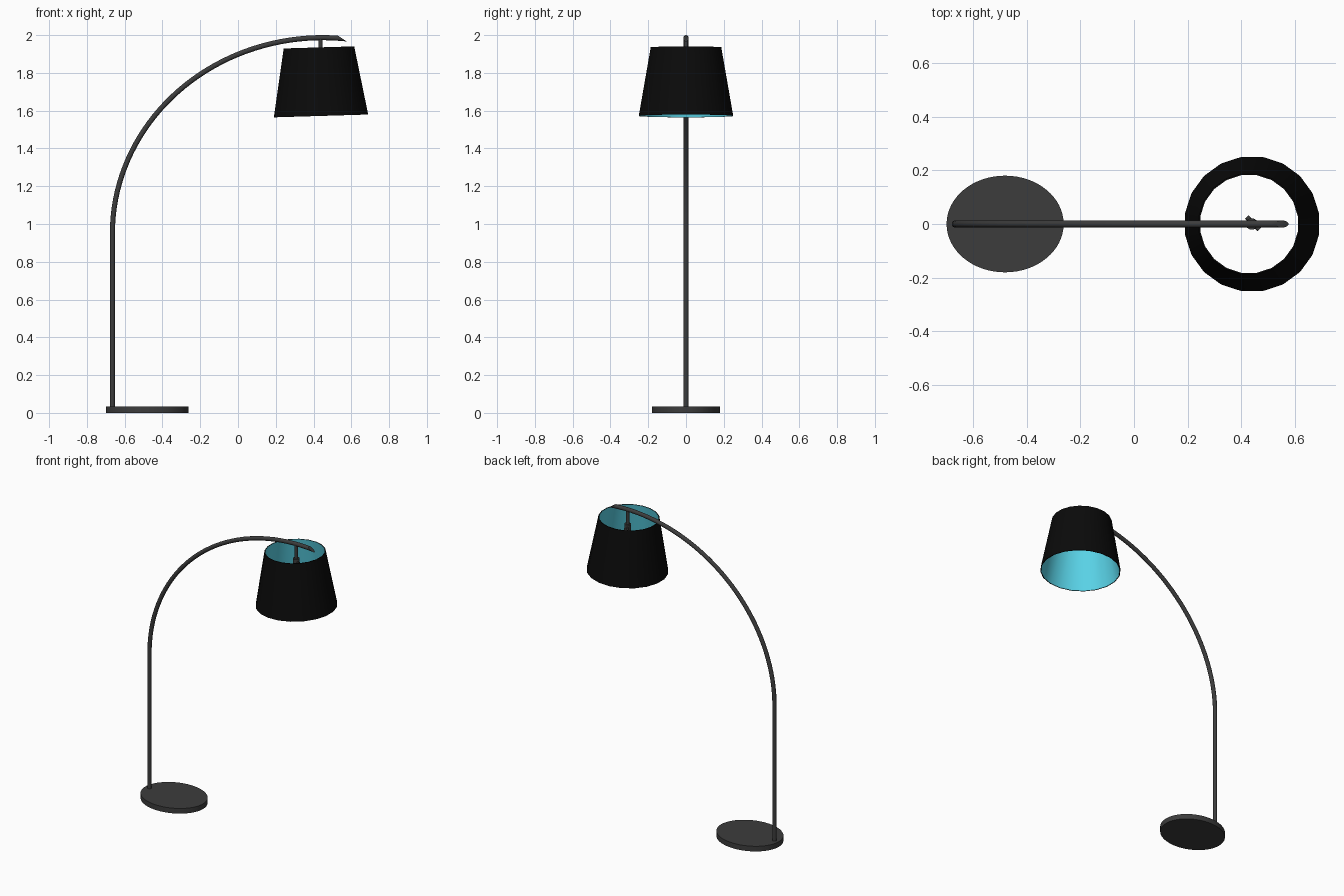
import bpy, bmesh, math
from mathutils import Vector, Matrix

if "Cube" in bpy.data.objects:
    bpy.data.objects.remove(bpy.data.objects["Cube"])


def material(name, rgb):
    m = bpy.data.materials.new(name)
    m.use_nodes = True
    color = (*rgb, 1)
    m.diffuse_color = color
    m.node_tree.nodes["Principled BSDF"].inputs["Base Color"].default_value = color
    return m


grey = material("dark grey metal", (0.045, 0.045, 0.045))
black = material("black fabric", (0.003, 0.003, 0.003))
teal = material("teal lining", (0.1, 0.65, 0.8))


def finish(bm, name, mats, angle=35):
    bmesh.ops.recalc_face_normals(bm, faces=bm.faces)
    mesh = bpy.data.meshes.new(name)
    bm.to_mesh(mesh)
    bm.free()
    ob = bpy.data.objects.new(name, mesh)
    bpy.context.collection.objects.link(ob)
    for m in mats:
        mesh.materials.append(m)
    bpy.ops.object.select_all(action="DESELECT")
    ob.select_set(True)
    bpy.context.view_layer.objects.active = ob
    bpy.ops.object.shade_smooth_by_angle(angle=math.radians(angle))
    return ob


def rod(name, start, end, radius, segments=16, scale=(1, 1, 1)):
    """Cylinder between two points."""
    a, b = Vector(start), Vector(end)
    turn = (b - a).to_track_quat("Z", "Y").to_matrix().to_4x4()
    place = Matrix.Translation((a + b) / 2) @ turn @ Matrix.Diagonal((*scale, 1))
    bm = bmesh.new()
    bmesh.ops.create_cone(bm, cap_ends=True, segments=segments, radius1=radius,
                          radius2=radius, depth=(b - a).length, matrix=place)
    return finish(bm, name, [grey])


# Oval base plate
bm = bmesh.new()
bmesh.ops.create_cone(bm, cap_ends=True, segments=64, radius1=1, radius2=1, depth=0.035,
                      matrix=Matrix.Translation((-0.48, 0, 0.0175)) @ Matrix.Diagonal((0.218, 0.18, 1, 1)))
finish(bm, "base", [grey])

# Straight post flowing into a quarter-ellipse arm
bend, mid_x, reach, rise, tube = 0.95, 0.45, 1.115, 1.0365, 0.0135
path = [(Vector((mid_x - reach, 0, 0.02)), Vector((0, 0, 1)))]
steps = 40
for i in range(steps + 1):
    t = math.radians(98) * i / steps
    path.append((Vector((mid_x - reach * math.cos(t), 0, bend + rise * math.sin(t))),
                 Vector((reach * math.sin(t), 0, rise * math.cos(t))).normalized()))

bm = bmesh.new()
sides, rings = 16, []
for centre, tangent in path:
    side = Vector((0, 1, 0))
    out = side.cross(tangent)
    ring = []
    for k in range(sides):
        a = math.tau * k / sides
        ring.append(bm.verts.new(centre + tube * (math.cos(a) * side + math.sin(a) * out)))
    rings.append(ring)
for low, high in zip(rings, rings[1:]):
    for k in range(sides):
        n = (k + 1) % sides
        bm.faces.new((low[k], low[n], high[n], high[k]))
# Slanted cut at the tip of the arm
bmesh.ops.bisect_plane(bm, geom=bm.verts[:] + bm.edges[:] + bm.faces[:], dist=1e-5,
                       plane_co=(0.55, 0, 1.983), plane_no=(0.55, 0, 0.83), clear_outer=True)
bmesh.ops.holes_fill(bm, edges=[e for e in bm.edges if e.is_boundary], sides=0)
finish(bm, "arm", [grey])

# Hanger stem, lamp socket and its little switch
rod("stem", (0.437, 0, 1.98), (0.437, 0, 1.88), 0.011)
rod("socket", (0.437, 0, 1.89), (0.44, 0, 1.84), 0.021)
rod("switch", (0.42, 0.026, 1.868), (0.466, -0.02, 1.868), 0.009, 12)

# Tapered shade: black shell with a teal lining, slightly tilted
bm = bmesh.new()
count, half, wall = 20, 0.1815, 0.005
profile = [(0.253, -half), (0.189, half), (0.189 - wall, half), (0.253 - wall, -half)]
loops = []
for r, z in profile:
    loops.append([bm.verts.new((r * math.cos(math.tau * (k + 0.5) / count),
                                r * math.sin(math.tau * (k + 0.5) / count), z))
                  for k in range(count)])
for j in range(4):
    a, b = loops[j], loops[(j + 1) % 4]
    for k in range(count):
        n = (k + 1) % count
        f = bm.faces.new((a[k], a[n], b[n], b[k]))
        f.material_index = 1 if j == 2 else 0
shade = finish(bm, "shade", [black, teal])
shade.location = (0.434, 0, 1.7535)
shade.rotation_euler = (0, -0.03, 0)
